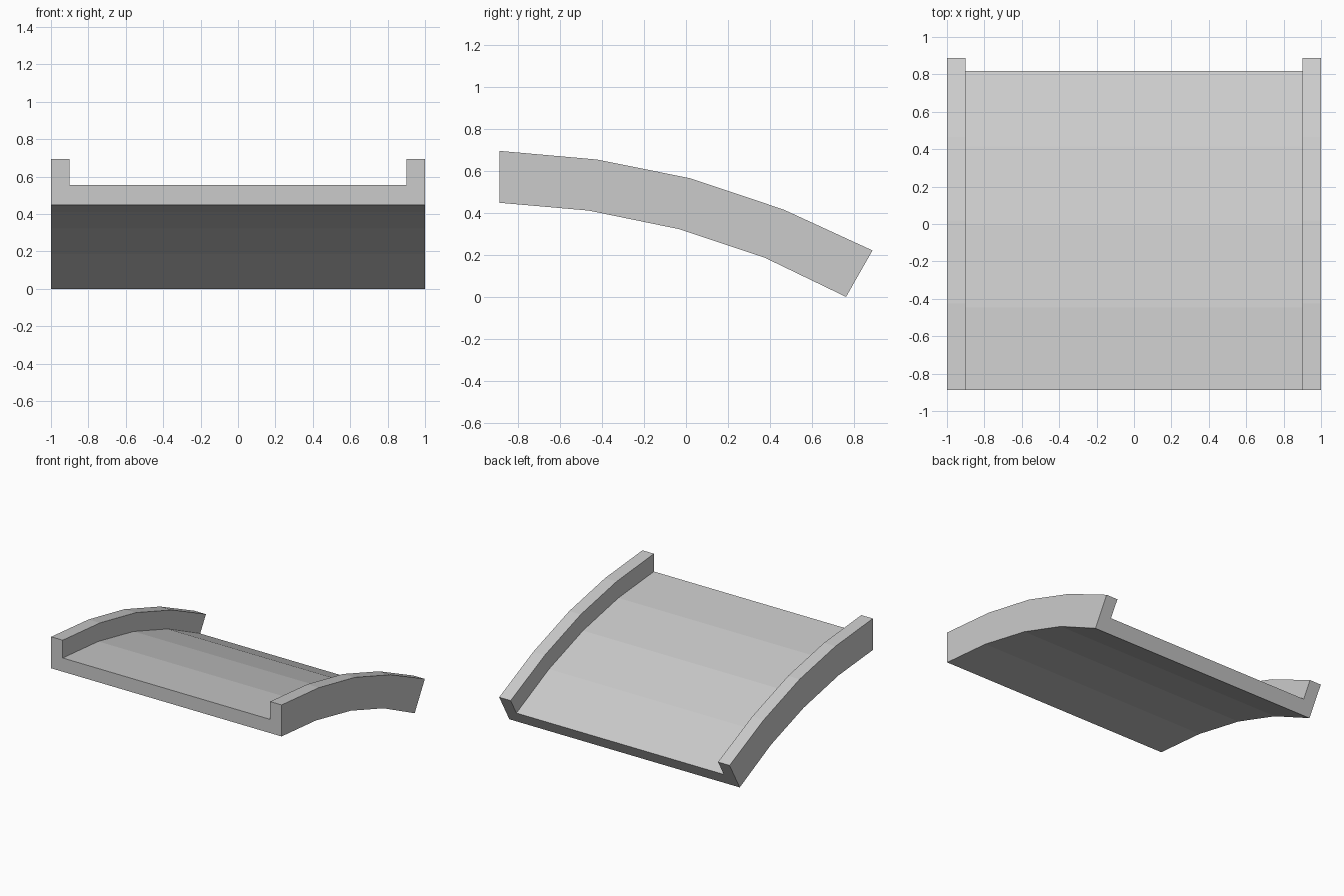
import bpy
import bmesh
from mathutils import Vector

cube = bpy.data.objects.get("Cube")
if cube:
    bpy.data.objects.remove(cube, do_unlink=True)

grey = bpy.data.materials.new("plain grey")
grey.use_nodes = True
colour = (0.6, 0.6, 0.6, 1)
grey.diffuse_color = colour
grey.node_tree.nodes["Principled BSDF"].inputs["Base Color"].default_value = colour

# Lower and upper edges of the curved side, front to back, as (y, z)
lower = [(-0.888, 0.448), (-0.463, 0.411), (-0.03, 0.322), (0.374, 0.187), (0.762, 0.0)]
upper = [(-0.888, 0.695), (-0.425, 0.654), (0.019, 0.565), (0.464, 0.416), (0.888, 0.221)]

# Channel cross-section: x and height as a fraction of the side wall
INNER, FLOOR = 0.9, 0.435
half = [(1, 0), (1, 1), (INNER, 1), (INNER, FLOOR)]
section = half + [(-x, h) for x, h in reversed(half)]

# Sweep the channel along the bend
bm = bmesh.new()
rings = []
for low, high in zip(lower, upper):
    a, b = Vector((0, *low)), Vector((0, *high))
    rings.append([bm.verts.new(a.lerp(b, h) + Vector((x, 0, 0))) for x, h in section])
count = len(section)
for r, s in zip(rings, rings[1:]):
    for i in range(count):
        j = (i + 1) % count
        bm.faces.new((r[i], r[j], s[j], s[i]))

# End caps: two walls and the floor between them
for ring in (rings[0], rings[-1]):
    bm.faces.new(ring)
bmesh.ops.recalc_face_normals(bm, faces=bm.faces)

mesh = bpy.data.meshes.new("curved_channel")
bm.to_mesh(mesh)
bm.free()
mesh.materials.append(grey)
channel = bpy.data.objects.new("curved_channel", mesh)
bpy.context.collection.objects.link(channel)
